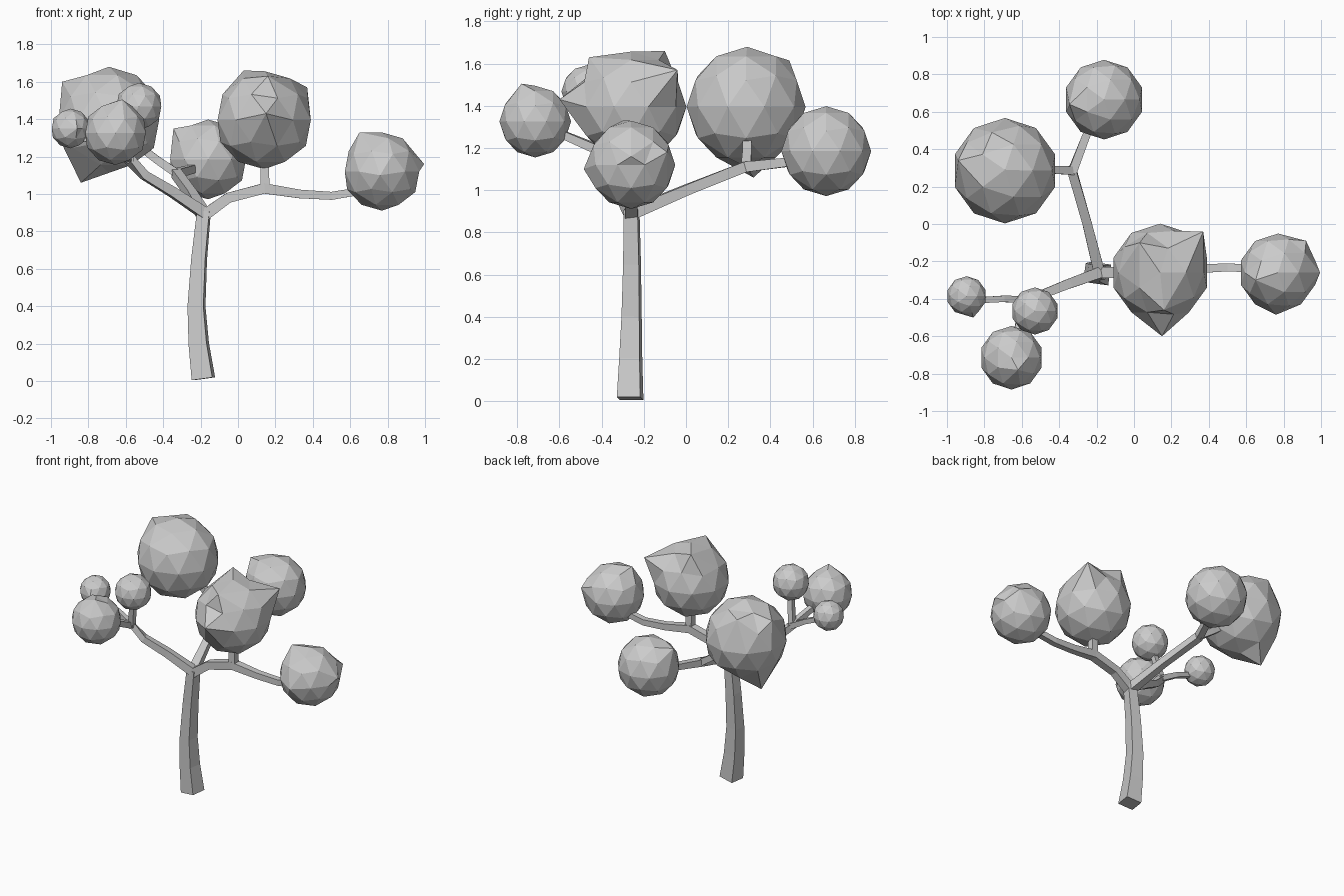
import bpy, bmesh, math
from mathutils import Vector


def add_object(name, bm):
    bmesh.ops.recalc_face_normals(bm, faces=bm.faces)
    mesh = bpy.data.meshes.new(name)
    bm.to_mesh(mesh)
    bm.free()
    obj = bpy.data.objects.new(name, mesh)
    bpy.context.collection.objects.link(obj)


def limb(name, path, twist=0.0):
    """Square-section tapering limb; path points are (x, y, z, width)."""
    bm = bmesh.new()
    pts = [Vector(p[:3]) for p in path]
    rings = []
    for i, p in enumerate(path):
        d = (pts[min(i + 1, len(pts) - 1)] - pts[max(i - 1, 0)]).normalized()
        side = Vector((1, 0, 0)) if abs(d.z) > 0.9 else d.cross(Vector((0, 0, 1)))
        side = (side - d * side.dot(d)).normalized()
        up = d.cross(side)
        ring = []
        for k in range(4):
            a = math.radians(45 + 90 * k + twist)
            r = p[3] / math.sqrt(2)
            ring.append(bm.verts.new(pts[i] + side * r * math.cos(a) + up * r * math.sin(a)))
        rings.append(ring)
    for a, b in zip(rings, rings[1:]):
        for k in range(4):
            bm.faces.new((a[k], a[(k + 1) % 4], b[(k + 1) % 4], b[k]))
    bm.faces.new(rings[0])
    bm.faces.new(rings[-1])
    add_object(name, bm)


def foliage(name, centre, radius, corners=()):
    """Faceted leaf ball; the vertex nearest each corner is pulled out to it."""
    bm = bmesh.new()
    c = Vector(centre)
    bmesh.ops.create_icosphere(bm, subdivisions=2, radius=1)
    for v in bm.verts:
        v.co = c + v.co * radius
    free = list(bm.verts)
    for p in corners:
        p = Vector(p)
        d = (p - c).normalized()
        v = max(free, key=lambda w: (w.co - c).normalized().dot(d))
        v.co = p
        free.remove(v)
    add_object(name, bm)


# Trunk
limb("trunk", [(-0.185, -0.265, 0.012, 0.112), (-0.21, -0.262, 0.2, 0.097),
               (-0.222, -0.258, 0.4, 0.085), (-0.208, -0.256, 0.65, 0.075),
               (-0.182, -0.258, 0.91, 0.066)], twist=-8)

# Right branch and its upright twig
limb("right_branch", [(-0.19, -0.26, 0.88, 0.062), (-0.05, -0.258, 0.98, 0.055),
                      (0.14, -0.255, 1.03, 0.056), (0.33, -0.24, 1.0, 0.046),
                      (0.5, -0.232, 0.99, 0.043), (0.68, -0.24, 1.02, 0.04)])
limb("right_twig", [(0.145, -0.255, 1.02, 0.05), (0.14, -0.258, 1.22, 0.042)])

# Back branch forking in two
limb("back_branch", [(-0.185, -0.26, 0.89, 0.06), (-0.25, 0.0, 1.0, 0.05),
                     (-0.33, 0.28, 1.11, 0.05), (-0.26, 0.46, 1.13, 0.043),
                     (-0.2, 0.6, 1.15, 0.04)])
limb("back_twig", [(-0.32, 0.285, 1.105, 0.046), (-0.43, 0.29, 1.18, 0.042),
                   (-0.6, 0.29, 1.31, 0.04)])

# Left branch forking in three
limb("left_branch", [(-0.17, -0.255, 0.89, 0.06), (-0.35, -0.32, 1.01, 0.052),
                     (-0.5, -0.38, 1.1, 0.046), (-0.585, -0.41, 1.19, 0.045),
                     (-0.63, -0.6, 1.27, 0.036), (-0.65, -0.68, 1.3, 0.034)])
limb("left_twig_outer", [(-0.575, -0.405, 1.18, 0.04), (-0.7, -0.4, 1.25, 0.034),
                         (-0.87, -0.41, 1.32, 0.032)])
limb("left_twig_upper", [(-0.58, -0.41, 1.18, 0.04), (-0.54, -0.45, 1.41, 0.034)])

# Leaf balls
foliage("foliage_back_left", (-0.69, 0.285, 1.395), 0.282,
        [(-0.94, 0.34, 1.6), (-0.76, 0.49, 1.615), (-0.84, 0.32, 1.06), (-0.69, 0.29, 1.68)])
foliage("foliage_back", (-0.16, 0.665, 1.185), 0.213, [(-0.345, 0.64, 1.35)])
foliage("foliage_right", (0.14, -0.26, 1.395), 0.262,
        [(0.15, -0.6, 1.43), (0.37, -0.04, 1.57), (0.03, -0.1, 1.66), (0.16, -0.46, 1.63)])
foliage("foliage_far_right", (0.77, -0.26, 1.12), 0.209,
        [(0.65, -0.3, 1.33), (0.995, -0.26, 1.16), (0.76, -0.485, 1.1), (0.92, -0.09, 1.18)])
foliage("foliage_left_outer", (-0.895, -0.385, 1.35), 0.106, [(-0.86, -0.5, 1.35)])
foliage("foliage_left_upper", (-0.53, -0.465, 1.468), 0.126)
foliage("foliage_left_front", (-0.655, -0.715, 1.325), 0.17, [(-0.62, -0.78, 1.505)])
